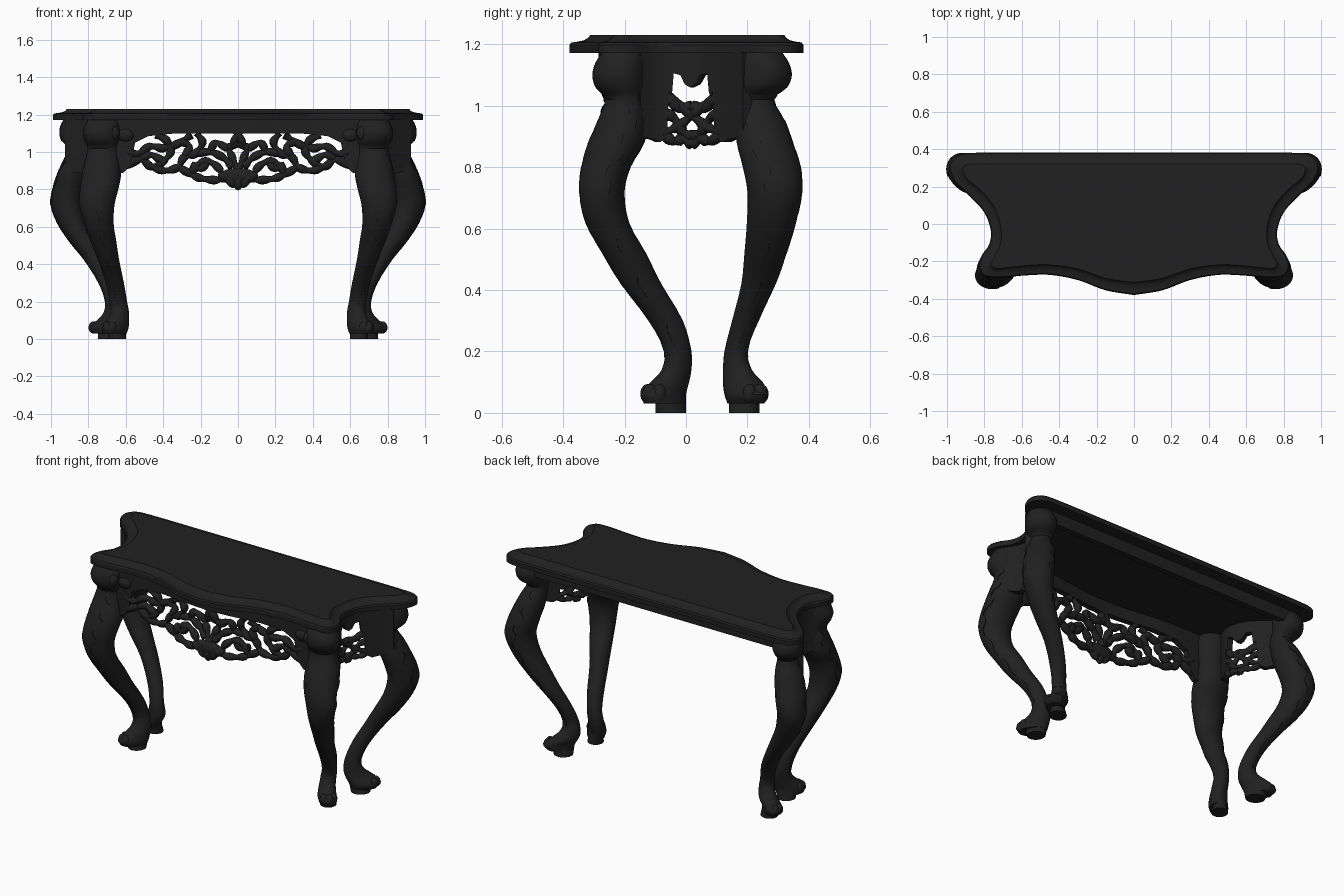
import bpy, bmesh, math
from mathutils import Vector, Matrix

if "Cube" in bpy.data.objects:
    bpy.data.objects.remove(bpy.data.objects["Cube"])

wood = bpy.data.materials.new("black_lacquer")
wood.diffuse_color = (0.015, 0.015, 0.015, 1)
wood.use_nodes = True
wood.node_tree.nodes["Principled BSDF"].inputs["Base Color"].default_value = wood.diffuse_color


def finish(ob, angle=40):
    ob.data.materials.clear()
    ob.data.materials.append(wood)
    bpy.ops.object.select_all(action='DESELECT')
    ob.select_set(True)
    bpy.context.view_layer.objects.active = ob
    if ob.type == 'CURVE':
        bpy.ops.object.convert(target='MESH')
    bpy.ops.object.shade_smooth_by_angle(angle=math.radians(angle))


def make(name, bm, angle=40):
    bmesh.ops.recalc_face_normals(bm, faces=bm.faces)
    me = bpy.data.meshes.new(name)
    bm.to_mesh(me)
    bm.free()
    ob = bpy.data.objects.new(name, me)
    bpy.context.collection.objects.link(ob)
    finish(ob, angle)


def spline(pts, n):
    """Smooth curve through points of any dimension."""
    P = [Vector(p) for p in pts]
    t = [0.0]
    for a, b in zip(P, P[1:]):
        t.append(t[-1] + (b - a).length)
    last = len(P) - 1
    M = []
    for i in range(last + 1):
        a, b = max(i - 1, 0), min(i + 1, last)
        M.append((P[b] - P[a]) / (t[b] - t[a]))
    out = []
    for i in range(last):
        h = t[i + 1] - t[i]
        for k in range(n):
            s = k / n
            out.append(P[i] * (2*s**3 - 3*s*s + 1) + M[i] * (h * (s**3 - 2*s*s + s))
                       + P[i+1] * (3*s*s - 2*s**3) + M[i+1] * (h * (s**3 - s*s)))
    return out + [P[-1]]


def loft(bm, rings):
    """Skin closed rings and cap both ends."""
    V = [[bm.verts.new(p) for p in r] for r in rings]
    n = len(V[0])
    for a, b in zip(V, V[1:]):
        for i in range(n):
            bm.faces.new((a[i], a[(i+1) % n], b[(i+1) % n], b[i]))
    bm.faces.new(V[0][::-1])
    bm.faces.new(V[-1])


def blob(bm, pos, scale, turn=0.0):
    m = Matrix.Translation(pos) @ Matrix.Rotation(turn, 4, 'Y') @ Matrix.Diagonal((*scale, 1))
    bmesh.ops.create_uvsphere(bm, u_segments=14, v_segments=9, radius=1, matrix=m)


def table(pairs, u):
    """Piecewise linear lookup."""
    for (a, p), (b, q) in zip(pairs, pairs[1:]):
        if u <= b:
            return p + (q - p) * max(0, (u - a) / (b - a))
    return pairs[-1][1]


# ---- table top: outer rim blended into the inner raised panel
OUTER = [(0, .382), (.5, .382), (.88, .38), (.955, .365), (.99, .31), (.962, .23), (.88, .15),
         (.80, .06), (.765, -.04), (.775, -.11), (.815, -.17), (.83, -.23), (.80, -.278),
         (.72, -.286), (.58, -.275), (.45, -.272), (.3, -.30), (.15, -.355), (0, -.38)]
INNER = [(0, .32), (.5, .32), (.85, .32), (.89, .318), (.915, .30), (.90, .25), (.83, .19),
         (.745, .09), (.71, -.03), (.715, -.11), (.745, -.175), (.765, -.215), (.745, -.235),
         (.70, -.235), (.58, -.222), (.45, -.218), (.3, -.24), (.15, -.29), (0, -.312)]


def full(half):
    h = spline(half, 5)
    return h + [Vector((-p.x, p.y)) for p in h[-2:0:-1]]


outer, inner = full(OUTER), full(INNER)
bm = bmesh.new()
loft(bm, [[(*o.lerp(i, f), z) for o, i in zip(outer, inner)]
          for f, z in [(0, 1.172), (0, 1.198), (.1, 1.206), (.35, 1.208), (.7, 1.213),
                       (.9, 1.221), (1, 1.23)]])
make("table_top", bm, 30)

# ---- legs: rows of z, x min, x max, y min, y max
FRONT = [(1.178, .64, .80, -.27, -.13), (1.14, .63, .82, -.295, -.13), (1.10, .63, .83, -.305, -.13),
         (1.06, .63, .82, -.295, -.13), (1.02, .63, .80, -.262, -.13), (.95, .63, .815, -.285, -.125),
         (.88, .625, .83, -.315, -.135), (.80, .64, .84, -.338, -.18), (.72, .66, .845, -.345, -.20),
         (.62, .665, .82, -.325, -.185), (.52, .65, .785, -.27, -.13), (.42, .635, .745, -.21, -.08),
         (.30, .61, .705, -.12, -.01), (.20, .593, .684, -.07, .018), (.14, .582, .682, -.08, .018),
         (.10, .582, .70, -.115, .01), (.06, .585, .728, -.148, 0), (.03, .595, .72, -.137, 0)]
BACK = [(1.178, .80, .93, .17, .31), (1.14, .79, .95, .17, .335), (1.10, .785, .955, .17, .345),
        (1.06, .79, .945, .165, .33), (1.02, .79, .905, .16, .285), (.95, .79, .935, .16, .32),
        (.88, .80, .965, .165, .345), (.80, .82, .99, .185, .37), (.72, .835, 1.0, .20, .375),
        (.62, .815, .965, .198, .355), (.52, .765, .90, .19, .325), (.42, .712, .82, .18, .29),
        (.30, .65, .745, .15, .235), (.20, .62, .71, .125, .20), (.14, .612, .72, .12, .215),
        (.10, .622, .755, .12, .25), (.06, .645, .80, .125, .267), (.03, .65, .78, .135, .255)]
# how strongly the cross-section is flattened along the outward diagonal, by height
FLAT = [(0, .1), (.03, .4), (.07, .48), (.11, .35), (.16, .15), (.3, .08), (.45, .18), (.62, .1), (.85, 0),
        (1.2, 0)]


def section(row, angle, s, diag, grow=1.0):
    z, x0, x1, y0, y1 = row
    skew = diag * math.asin(table(FLAT, z)) / 2
    x = (x0 + x1) / 2 + math.cos(angle - skew) * (x1 - x0) / 2 * grow
    y = (y0 + y1) / 2 + math.sin(angle + skew) * (y1 - y0) / 2 * grow
    return (s * x, y, z)


def leg(name, rows, s, diag, base):
    out = diag * .75
    path = spline(rows, 3)
    circle = [math.tau * i / 24 for i in range(24)]
    bm = bmesh.new()
    loft(bm, [[section(r, a, s, diag) for a in circle] for r in path])
    # paw toes
    for k in (-.75, 0, .75):
        x, y, z = section(rows[-2], out + k, s, diag, .7)
        blob(bm, (x, y, .062), (.024, .024, .032))
    make(name, bm)
    # block under the paw
    bm = bmesh.new()
    loft(bm, [[section((z, *base), a, s, diag) for a in circle] for z in (.04, 0)])
    make(name + "_base", bm)
    # raised leaf with a jagged edge down the outside
    bm = bmesh.new()
    rings = []
    for i, r in enumerate([r for r in path if .16 < r[0] < 1.04]):
        half = (1.25 - .02 * i) * (1.12 if i % 4 < 2 else .8)
        arc = [out + half * (k / 5 - 1) for k in range(11)]
        rings.append([section(r, a, s, diag, 1.05) for a in arc] +
                     [section(r, a, s, diag, .93) for a in arc[::-1]])
    loft(bm, rings)
    make(name + "_leaf", bm, 30)


for s, side in ((-1, "left"), (1, "right")):
    leg("front_leg_" + side, FRONT, s, -1, (.60, .695, -.10, 0))
    leg("back_leg_" + side, BACK, s, 1, (.645, .75, .14, .24))
    # small scroll beside the front knee
    bm = bmesh.new()
    blob(bm, (s * .665, -.26, 1.10), (.033, .03, .04))
    blob(bm, (s * .60, -.235, 1.09), (.045, .025, .035))
    make("knee_scroll_" + side, bm)


# ---- aprons: thin curved strips with a shaped lower edge
def strip(name, path, bottoms, thick=.035, top=1.175):
    P = [Vector(p) for p in path]
    rings = []
    for i, p in enumerate(P):
        d = (P[min(i + 1, len(P) - 1)] - P[max(i - 1, 0)]).normalized()
        n = Vector((-d.y, d.x)) * thick / 2
        a, b = p - n, p + n
        rings.append([(*a, bottoms[i]), (*b, bottoms[i]), (*b, top), (*a, top)])
    bm = bmesh.new()
    loft(bm, rings)
    make(name, bm, 30)


def bow(x):
    return (1 + math.cos(math.pi * x / .5)) / 2 if abs(x) < .5 else 0


def front_y(x):
    return -.225 - .042 * bow(x)


def side_x(y):
    return .715 + 3.5 * (y + .04)**2


xs = [-.65 + 1.3 * i / 104 for i in range(105)]
EDGE = [(0, 1.085), (.03, 1.10), (.33, 1.10), (.48, 1.085), (.55, 1.05), (.575, .93), (.61, .89), (.65, .88)]
strip("front_apron", [(x, front_y(x)) for x in xs], [table(EDGE, abs(x)) for x in xs])
strip("back_rail", [(-.85, .295), (.85, .295)], [1.10, 1.10])


# ---- pierced carving drawn as tapered scrolls, mirrored about the middle
def carve(name, strokes, place, depth):
    cu = bpy.data.curves.new(name, 'CURVE')
    cu.dimensions = '3D'
    cu.bevel_depth, cu.bevel_resolution, cu.use_fill_caps = depth, 2, True
    for st in strokes:
        pts = spline(st, 5)
        for m in (-1, 1):
            sp = cu.splines.new('POLY')
            sp.points.add(len(pts) - 1)
            for i, p in enumerate(pts):
                sp.points[i].co = (*place(m * p.x, p.y), 1)
                sp.points[i].radius = .7 + .5 * abs(math.sin(i * .55))
    ob = bpy.data.objects.new(name, cu)
    bpy.context.collection.objects.link(ob)
    finish(ob, 50)


FRONT_SCROLLS = [
    [(.63, 1.02), (.54, .99), (.47, 1.03), (.40, 1.02), (.33, 1.04), (.25, 1.09)],
    [(.60, .92), (.52, .96), (.46, .92), (.40, .95), (.36, 1.0), (.38, 1.06), (.44, 1.09)],
    [(.46, .92), (.39, .90), (.32, .92), (.29, .97), (.23, .99), (.19, 1.05), (.22, 1.10)],
    [(.32, .92), (.25, .88), (.20, .86), (.12, .85), (.06, .86)],
    [(.25, .88), (.22, .93), (.16, .95), (.10, .91), (.08, .86)],
    [(.29, .97), (.26, 1.03), (.31, 1.06)],
    [(.23, .99), (.15, 1.0), (.08, .97), (.03, .92)],
    [(.15, 1.0), (.12, 1.05), (.05, 1.02), (0, 1.05)],
    [(0, 1.10), (.03, 1.04), (.05, 1.02), (.03, .97), (0, .90)],
    [(.16, .95), (.20, .91), (.25, .93)],
    [(.52, .96), (.47, .985), (.40, .95)]]
# the carving sways in below the rail and out again at the pendant
SWAY = [(.80, -.028), (.90, -.008), (1.02, .02), (1.10, 0)]
carve("front_carving", FRONT_SCROLLS,
      lambda u, z: (u, front_y(u) + bow(u) * table(SWAY, z), z), .0195)

# shell pendant in the middle of the front
bm = bmesh.new()
py = front_y(0) - .018
blob(bm, (0, py, .87), (.105, .026, .045))
for k in range(-2, 3):
    a = k * .6
    blob(bm, (.072 * math.sin(a), py - .004, .882 - .045 * math.cos(a)), (.026, .022, .042), a)
make("shell_pendant", bm)

SIDE_SCROLLS = [
    [(.09, 1.02), (.05, 1.01), (0, .97), (-.05, .93), (-.10, .91)],
    [(.10, .91), (.06, .885), (.03, .89), (0, .875)],
    [(.10, .98), (.06, .96), (.03, .915), (0, .90)],
    [(.08, 1.04), (.04, .99), (0, 1.0)]]
ys = [-.16 + .36 * i / 60 for i in range(61)]
HEART = [(0, 1.06), (.02, 1.07), (.035, 1.10), (.06, 1.105), (.075, 1.08), (.08, 1.03), (.07, 1.0),
         (.085, .90), (.11, .88), (.13, .89), (.18, .90)]
HEART.sort()
for s, side in ((-1, "left"), (1, "right")):
    strip("side_apron_" + side, [(s * side_x(y), y) for y in ys], [table(HEART, abs(y - .02)) for y in ys])
    carve("side_carving_" + side, SIDE_SCROLLS,
          lambda u, z, s=s: (s * side_x(u + .02), u + .02, z), .0165)
